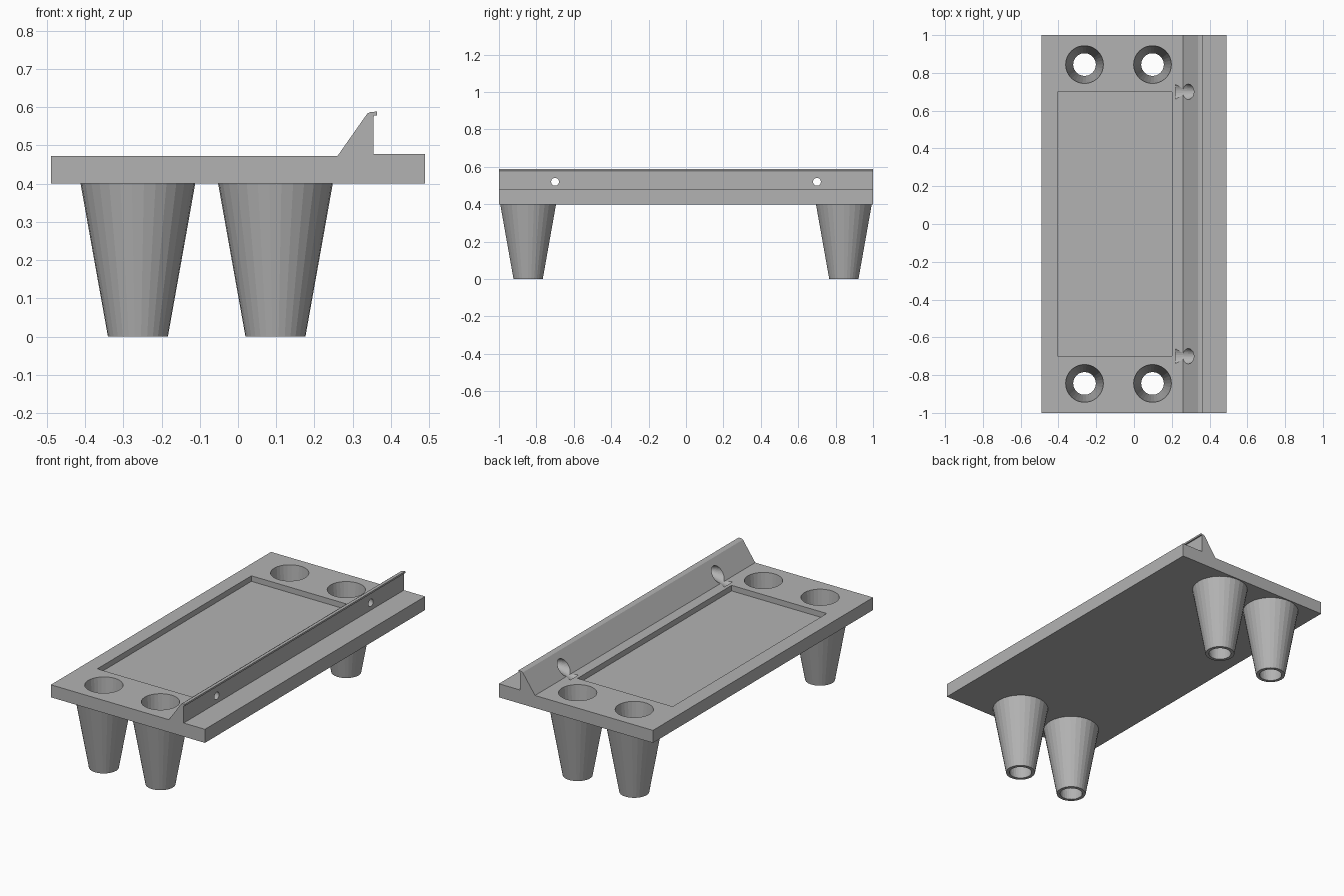
import bpy, bmesh, math
from mathutils import Matrix, Vector

if "Cube" in bpy.data.objects:
    bpy.data.objects.remove(bpy.data.objects["Cube"])

SIDES = 30
TOP = 0.472        # deck surface height
UNDER = 0.40       # deck underside height
LEGS = [(x, y) for x in (-0.262, 0.098) for y in (-0.844, 0.844)]

grey = bpy.data.materials.new("plain grey")
grey.diffuse_color = (0.45, 0.45, 0.45, 1)
grey.use_nodes = True
grey.node_tree.nodes["Principled BSDF"].inputs["Base Color"].default_value = grey.diffuse_color


def make_object(name, bm):
    bmesh.ops.recalc_face_normals(bm, faces=bm.faces)
    mesh = bpy.data.meshes.new(name)
    bm.to_mesh(mesh)
    bm.free()
    mesh.materials.append(grey)
    obj = bpy.data.objects.new(name, mesh)
    bpy.context.collection.objects.link(obj)
    return obj


def ring(bm, x, y, z, r):
    step = 2 * math.pi / SIDES
    return [bm.verts.new((x + r * math.cos(i * step), y + r * math.sin(i * step), z))
            for i in range(SIDES)]


def bridge(bm, a, b):
    for i in range(SIDES):
        j = (i + 1) % SIDES
        bm.faces.new((a[i], a[j], b[j], b[i]))


def bore_radius(z):
    # tapered bore: 0.06 at the foot, 0.10 at the deck
    return 0.06 + 0.04 * z / TOP


# deck with the hooked ridge, one profile extruded along y
profile = [(-0.49, UNDER), (0.49, UNDER), (0.49, 0.478), (0.355, 0.478),
           (0.355, 0.576), (0.357, 0.579), (0.364, 0.579), (0.364, 0.589),
           (0.346, 0.587), (0.338, 0.583), (0.26, TOP), (-0.49, TOP)]
bm = bmesh.new()
face = bm.faces.new([bm.verts.new((x, -1, z)) for x, z in profile])
ext = bmesh.ops.extrude_face_region(bm, geom=[face])
bmesh.ops.translate(bm, vec=(0, 2, 0),
                    verts=[v for v in ext["geom"] if isinstance(v, bmesh.types.BMVert)])
deck = make_object("deck", bm)

cutters = []

# shallow rectangular tray recess
bm = bmesh.new()
bmesh.ops.create_cube(bm, size=1, matrix=Matrix.Translation((-0.1025, 0, 0.54))
                      @ Matrix.Diagonal((0.605, 1.4, 0.2, 1)))
cutters.append(make_object("tray_cutter", bm))

# tapered holes above the legs
for x, y in LEGS:
    bm = bmesh.new()
    low, high = (ring(bm, x, y, z, bore_radius(z)) for z in (0.3, 0.55))
    bridge(bm, low, high)
    bm.faces.new(low)
    bm.faces.new(high)
    cutters.append(make_object("bore_cutter", bm))

# countersunk screw holes through the ridge
for y in (-0.70, 0.70):
    bm = bmesh.new()
    x0, x1 = 0.22, 0.37
    bmesh.ops.create_cone(bm, cap_ends=True, segments=SIDES, depth=x1 - x0,
                          radius1=0.062, radius2=0.0165,
                          matrix=Matrix.Translation(((x0 + x1) / 2, y, 0.52))
                          @ Matrix.Rotation(math.pi / 2, 4, 'Y'))
    cutters.append(make_object("screw_hole_cutter", bm))

for cutter in cutters:
    cutter.hide_render = True
    mod = deck.modifiers.new("cut", 'BOOLEAN')
    mod.operation = 'DIFFERENCE'
    mod.solver = 'EXACT'
    mod.object = cutter

# bake the cuts and drop the cutters
graph = bpy.context.evaluated_depsgraph_get()
baked = bpy.data.meshes.new_from_object(deck.evaluated_get(graph))
deck.modifiers.clear()
deck.data = baked
deck.data.materials.clear()
deck.data.materials.append(grey)
for poly in deck.data.polygons:
    poly.material_index = 0
for cutter in cutters:
    bpy.data.objects.remove(cutter)

# hollow tapered legs, open at the top where they meet the deck
for x, y in LEGS:
    bm = bmesh.new()
    rings = [ring(bm, x, y, z, r) for z, r in
             ((UNDER, 0.15), (0, 0.0785), (0, bore_radius(0)), (UNDER, bore_radius(UNDER)))]
    for a, b in zip(rings, rings[1:]):
        bridge(bm, a, b)
    name = ("front" if y < 0 else "back") + ("_left" if x < 0 else "_right") + "_leg"
    make_object(name, bm)
